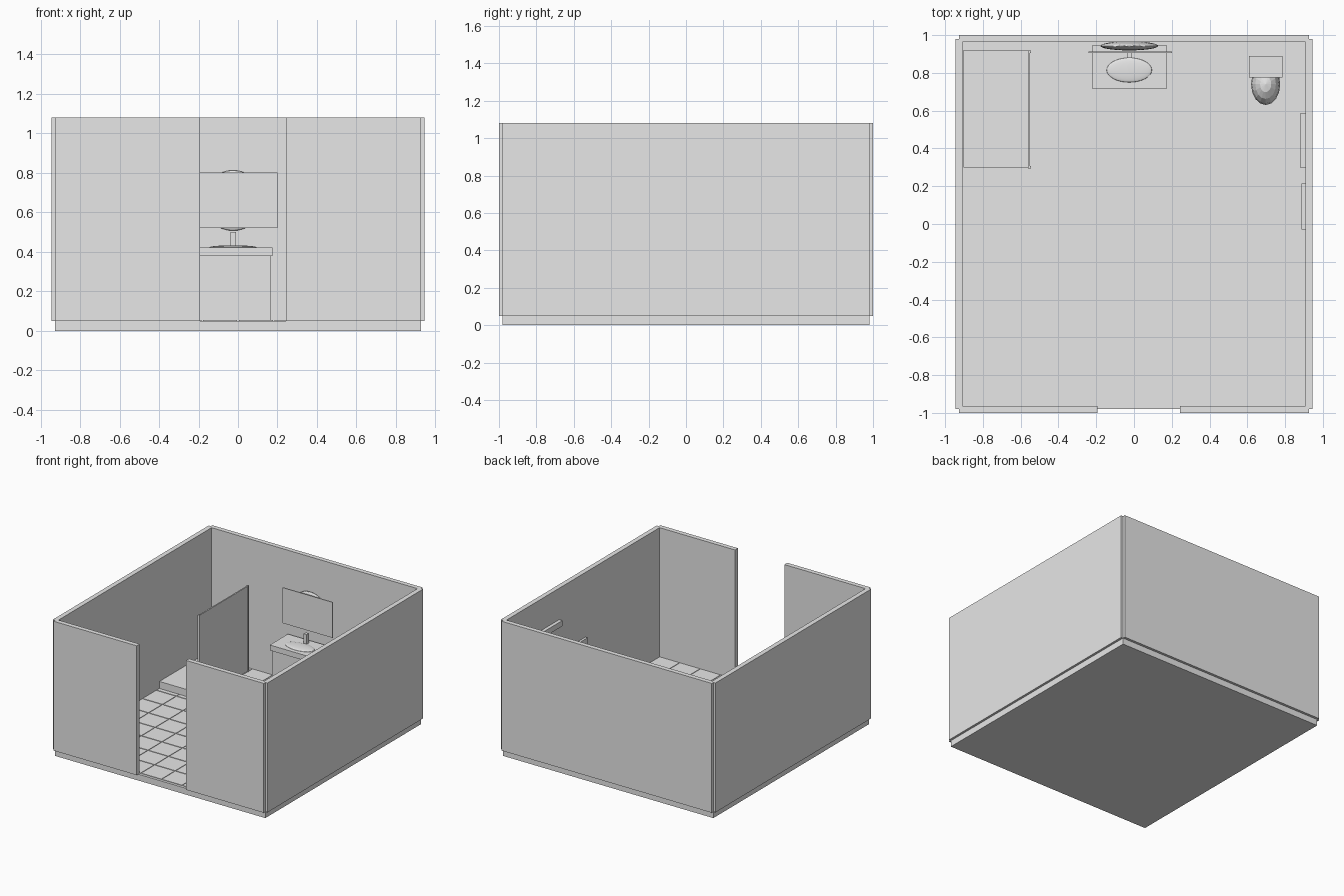
import bpy
import bmesh
from mathutils import Matrix

if "Cube" in bpy.data.objects:
    bpy.data.objects.remove(bpy.data.objects["Cube"])

grey = bpy.data.materials.new("plain_grey")
grey.diffuse_color = (0.8, 0.8, 0.8, 1)
grey.use_nodes = True
grey.node_tree.nodes["Principled BSDF"].inputs["Base Color"].default_value = grey.diffuse_color


def finish(name, bm):
    mesh = bpy.data.meshes.new(name)
    bm.to_mesh(mesh)
    bm.free()
    mesh.materials.append(grey)
    ob = bpy.data.objects.new(name, mesh)
    bpy.context.collection.objects.link(ob)
    return ob


def add_box(bm, x, y, z):
    size = Matrix.Diagonal((x[1] - x[0], y[1] - y[0], z[1] - z[0], 1))
    mid = Matrix.Translation((sum(x) / 2, sum(y) / 2, sum(z) / 2))
    bmesh.ops.create_cube(bm, size=1, matrix=mid @ size)


def box(name, x, y, z):
    bm = bmesh.new()
    add_box(bm, x, y, z)
    return finish(name, bm)


def ellipsoid(name, centre, radii, segments, rings, smooth=False):
    bm = bmesh.new()
    bmesh.ops.create_uvsphere(
        bm, u_segments=segments, v_segments=rings, radius=1,
        matrix=Matrix.Translation(centre) @ Matrix.Diagonal((*radii, 1)))
    for f in bm.faces:
        f.smooth = smooth
    return finish(name, bm)


# Floor slab and walls
FLOOR, TOP = 0.05, 1.08
box("floor_slab", (-0.927, 0.927), (-0.98, 0.98), (0, FLOOR))
box("back_wall", (-0.927, 0.927), (0.963, 1.0), (FLOOR, TOP))
box("front_wall_left", (-0.927, -0.192), (-1.0, -0.963), (FLOOR, TOP))
box("front_wall_right", (0.243, 0.927), (-1.0, -0.963), (FLOOR, TOP))
for side, s in (("left", -1), ("right", 1)):
    box(side + "_wall", sorted((s * 0.907, s * 0.945)), (-0.98, 0.98), (FLOOR, TOP))

# Floor tiles with open joints
bm = bmesh.new()
cols, rows, gap = 10, 11, 0.004
w, d = 1.814 / cols, 1.926 / rows
for i in range(cols):
    for j in range(rows):
        x, y = -0.907 + i * w, -0.963 + j * d
        add_box(bm, (x + gap, x + w - gap), (y + gap, y + d - gap), (FLOOR, FLOOR + 0.004))
finish("floor_tiles", bm)

# Shower tray, screen and end posts
box("shower_tray", (-0.902, -0.56), (0.30, 0.92), (FLOOR, 0.11))
box("shower_screen", (-0.56, -0.55), (0.305, 0.915), (FLOOR, 0.73))
for side, y in (("front", 0.30), ("back", 0.912)):
    box("screen_post_" + side, (-0.56, -0.545), (y - 0.007, y + 0.007), (FLOOR, 0.735))

# Vanity, basin and tap
box("vanity_cabinet", (-0.212, 0.165), (0.73, 0.94), (FLOOR, 0.38))
box("vanity_top", (-0.222, 0.175), (0.717, 0.945), (0.38, 0.423))
ellipsoid("basin", (-0.025, 0.815, 0.423), (0.12, 0.065, 0.01), 32, 16, True)
box("tap", (-0.037, -0.011), (0.88, 0.906), (0.423, 0.50))

# Mirror with round lamp behind it
box("mirror", (-0.24, 0.20), (0.905, 0.912), (0.52, 0.803))
ellipsoid("mirror_lamp", (-0.025, 0.943, 0.66), (0.153, 0.024, 0.153), 32, 16)

# Toilet
box("toilet_tank", (0.608, 0.785), (0.775, 0.89), (FLOOR, 0.40))
ellipsoid("toilet_bowl", (0.697, 0.74, 0.16), (0.077, 0.11, 0.11), 16, 8)

# Wall shelf and towel on the right wall
box("wall_shelf", (0.88, 0.908), (0.30, 0.585), (0.785, 0.83))
box("towel", (0.888, 0.908), (-0.03, 0.215), (0.30, 0.565))
